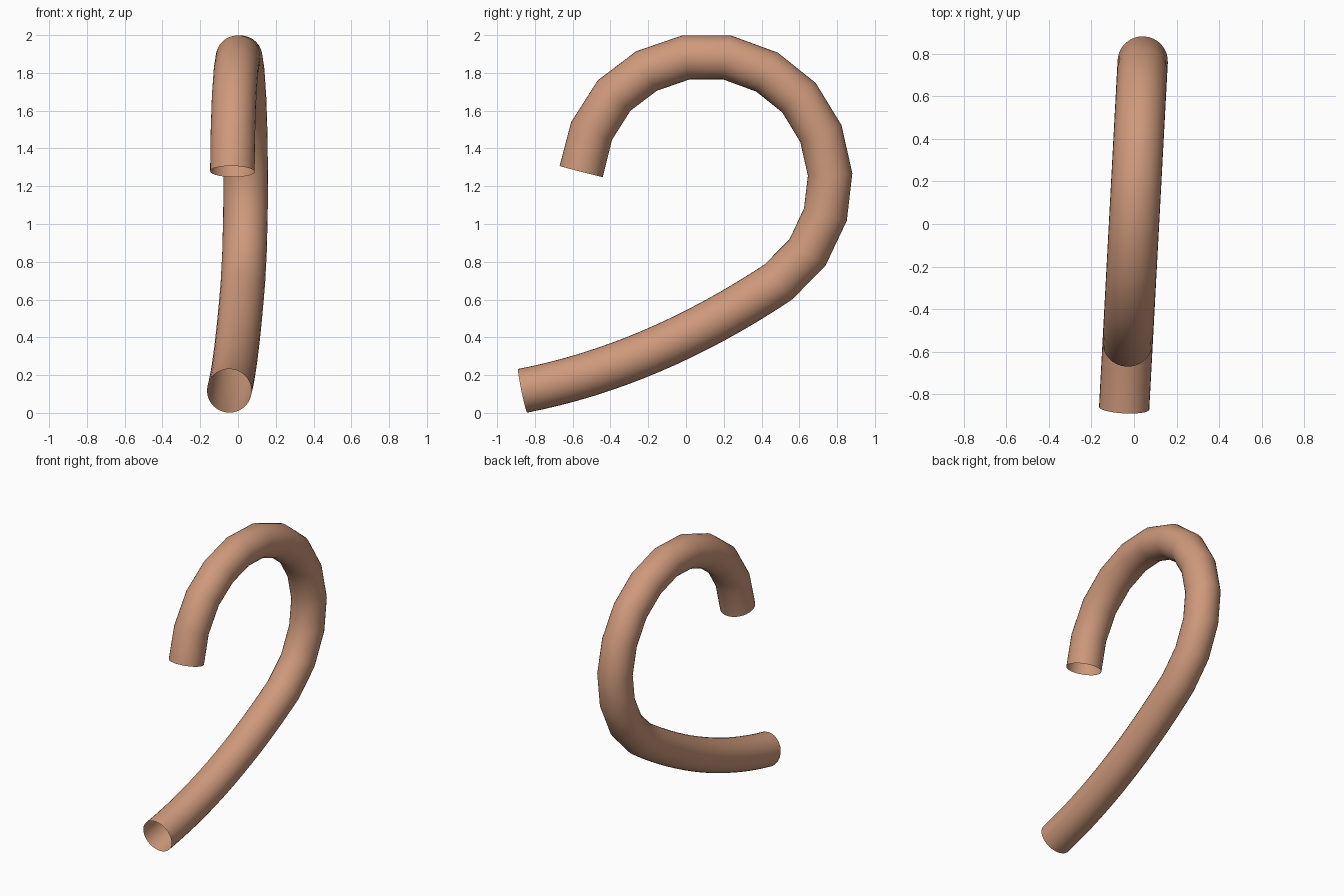
import bpy
from mathutils import Vector

if "Cube" in bpy.data.objects:
    bpy.data.objects.remove(bpy.data.objects["Cube"])

RADIUS = 0.118

# Straight-ish shaft: gentle quadratic arc in the (y, z) plane
a, b, c = Vector((-0.865, 0.117)), Vector((-0.18, 0.249)), Vector((0.489, 0.693))
N = 16
path = [a * (1 - t) ** 2 + b * 2 * t * (1 - t) + c * t * t
        for t in (i / N for i in range(N + 1))]

# Hook: coarse faceted bend
path += [Vector(p) for p in (
    (0.643, 0.849), (0.738, 1.05), (0.763, 1.262), (0.714, 1.479),
    (0.598, 1.669), (0.429, 1.804), (0.217, 1.882), (0.0, 1.882),
    (-0.209, 1.81), (-0.381, 1.68), (-0.50, 1.492), (-0.555, 1.278))]

# Open tube swept along the path, in a plane turned slightly about z
curve = bpy.data.curves.new("hooked_tube", "CURVE")
curve.dimensions = "3D"
curve.bevel_depth = RADIUS
curve.bevel_resolution = 14
curve.use_fill_caps = False
spline = curve.splines.new("POLY")
spline.points.add(len(path) - 1)
for pt, (y, z) in zip(spline.points, path):
    pt.co = (0.0535 * y, y, z, 1)
spline.use_smooth = True

tube = bpy.data.objects.new("hooked_tube", curve)
bpy.context.collection.objects.link(tube)
bpy.context.view_layer.objects.active = tube
tube.select_set(True)
bpy.ops.object.convert(target="MESH")
tube = bpy.context.object
tube.name = "hooked_tube"
bpy.ops.object.shade_smooth()

# Terracotta colour
mat = bpy.data.materials.new("terracotta")
mat.diffuse_color = (0.62, 0.32, 0.20, 1)
mat.use_nodes = True
mat.node_tree.nodes["Principled BSDF"].inputs["Base Color"].default_value = mat.diffuse_color
tube.data.materials.clear()
tube.data.materials.append(mat)
